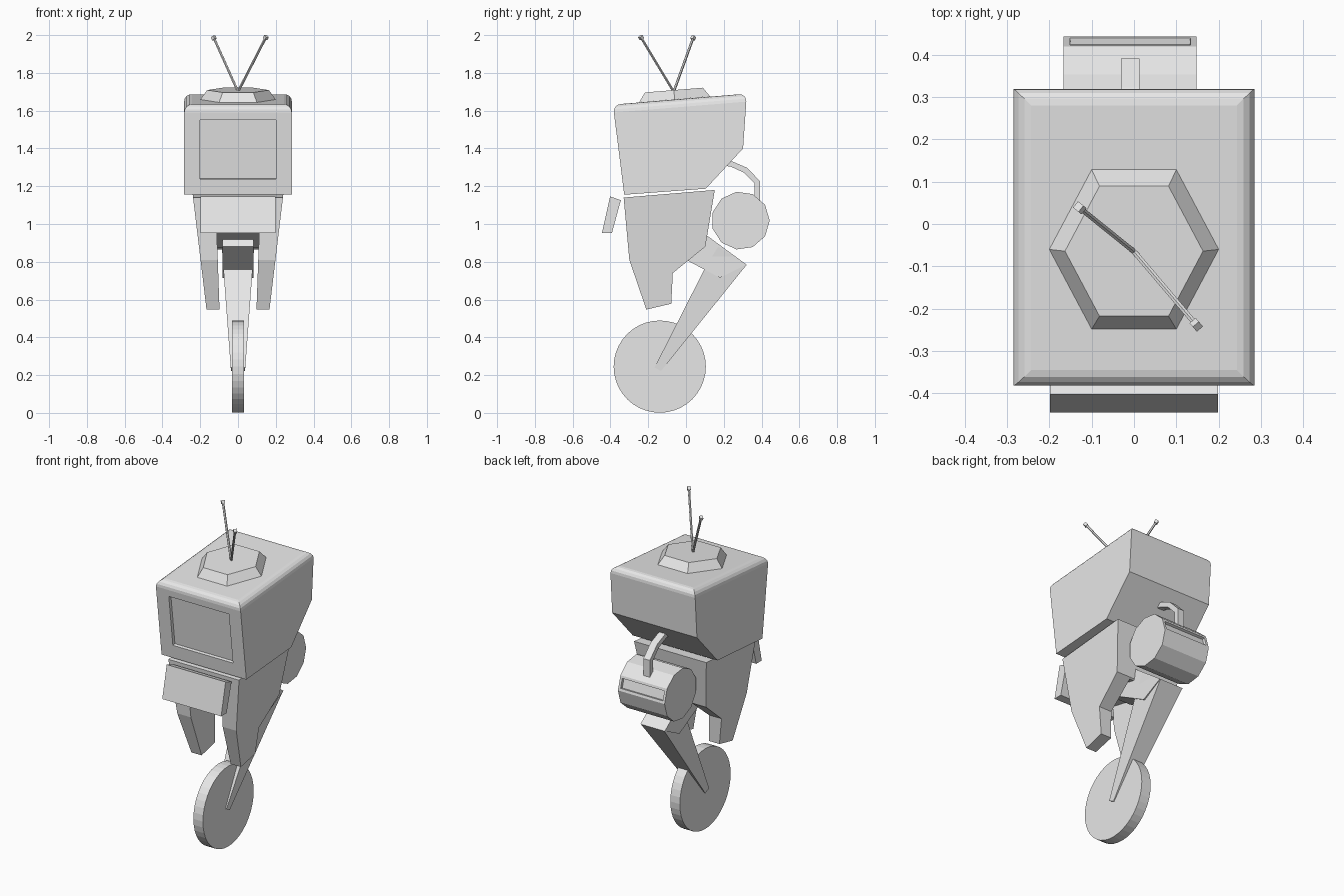
import bpy, bmesh, math
from mathutils import Vector, Matrix

if "Cube" in bpy.data.objects:
    bpy.data.objects.remove(bpy.data.objects["Cube"])

grey = bpy.data.materials.new("plain_grey")
grey.use_nodes = True
colour = (0.8, 0.8, 0.8, 1)
grey.diffuse_color = colour
grey.node_tree.nodes["Principled BSDF"].inputs["Base Color"].default_value = colour


def finish(name, bm):
    bmesh.ops.recalc_face_normals(bm, faces=bm.faces[:])
    mesh = bpy.data.meshes.new(name)
    bm.to_mesh(mesh)
    bm.free()
    mesh.materials.append(grey)
    obj = bpy.data.objects.new(name, mesh)
    bpy.context.collection.objects.link(obj)
    return obj


def prism(profile, half, shift=0):
    """Extrude a (y, z) outline across x; half gives the half width at a height."""
    width = half if callable(half) else (lambda z: half)
    bm = bmesh.new()
    rings = [[bm.verts.new((s * width(z) + shift, y, z)) for y, z in profile] for s in (-1, 1)]
    for ring in rings:
        bm.faces.new(ring)
    for i in range(len(profile)):
        j = (i + 1) % len(profile)
        bm.faces.new((rings[0][i], rings[0][j], rings[1][j], rings[1][i]))
    bmesh.ops.recalc_face_normals(bm, faces=bm.faces[:])
    return bm


def taper(z0, w0, z1, w1):
    return lambda z: w0 + (w1 - w0) * (z - z0) / (z1 - z0)


def recess(bm, face, margin, depth):
    bmesh.ops.inset_individual(bm, faces=[face], thickness=margin, use_even_offset=True)
    bmesh.ops.inset_individual(bm, faces=[face], thickness=0.002, depth=-depth)


# Head with a sunken screen and rounded upper side edges
head = prism([(-0.387, 1.632), (0.322, 1.69), (0.302, 1.4), (0.105, 1.187), (-0.327, 1.155)], 0.285)
recess(head, min(head.faces, key=lambda f: f.calc_center_median().y), 0.083, 0.018)
rims = [e for e in head.edges
        if all(v.co.z > 1.6 and abs(v.co.x) > 0.28 for v in e.verts)]
bmesh.ops.bevel(head, geom=rims, offset=0.042, segments=4, profile=0.5, affect='EDGES')
finish("head", head)

# Hexagonal cap on the sloping head top
cap = bmesh.new()
bmesh.ops.create_cone(cap, cap_ends=True, segments=6, radius1=0.2, radius2=0.163, depth=0.05)
ends = [v for v in cap.verts]
turn = 0 if max(v.co.x for v in ends) > 0.19 else math.radians(30)
bmesh.ops.rotate(cap, verts=ends, matrix=Matrix.Rotation(turn, 3, 'Z'))
bmesh.ops.scale(cap, verts=ends, vec=(1, 1.09, 1))
bmesh.ops.rotate(cap, verts=ends, matrix=Matrix.Rotation(0.082, 3, 'X'))
bmesh.ops.translate(cap, verts=ends, vec=(0, -0.062, 1.684))
finish("head_cap", cap)

# Antennas with small block tips
base = Vector((0, -0.065, 1.7))
for side, tip in (("right", (-0.128, 0.038, 1.985)), ("left", (0.147, -0.238, 1.987))):
    tip = Vector(tip)
    aim = (tip - base).to_track_quat('Z', 'Y').to_matrix().to_4x4()
    rod = bmesh.new()
    bmesh.ops.create_cone(rod, cap_ends=True, segments=6, radius1=0.007, radius2=0.007,
                          depth=(tip - base).length,
                          matrix=Matrix.Translation((tip + base) / 2) @ aim)
    finish(side + "_antenna", rod)
    knob = bmesh.new()
    bmesh.ops.create_cube(knob, size=0.019, matrix=Matrix.Translation(tip) @ aim)
    finish(side + "_antenna_tip", knob)

# Torso with two hanging limbs, split by a slot
torso = finish("torso", prism(
    [(-0.33, 1.14), (0.152, 1.18), (0.102, 0.88), (-0.07, 0.74), (-0.078, 0.578),
     (-0.21, 0.547), (-0.3, 0.81)], taper(1.14, 0.238, 0.55, 0.167)))
slot = finish("slot_cutter", prism(
    [(-0.5, 1.0), (0.25, 0.84), (0.25, 0.4), (-0.5, 0.4)], taper(0.95, 0.112, 0.55, 0.098)))
slot.hide_render = True
cut = torso.modifiers.new("slot", 'BOOLEAN')
cut.operation = 'DIFFERENCE'
cut.solver = 'EXACT'
cut.object = slot
bpy.context.view_layer.objects.active = torso
bpy.ops.object.modifier_apply(modifier=cut.name)
bpy.data.objects.remove(slot)

# Tilted chest plate
finish("chest_plate", prism([(-0.402, 1.146), (-0.345, 1.126), (-0.392, 0.953), (-0.445, 0.953)], 0.198))

# Single leg: thigh, shin and wheel
finish("thigh", prism([(-0.13, 0.88), (-0.1, 0.94), (0.0, 1.02), (0.112, 0.938),
                       (0.32, 0.785), (0.18, 0.715)], 0.082))
finish("shin", prism([(0.321, 0.784), (-0.132, 0.222), (-0.167, 0.24), (0.1, 0.765), (0.17, 0.88)],
                     taper(0.8, 0.08, 0.22, 0.037)))
wheel = bmesh.new()
bmesh.ops.create_cone(wheel, cap_ends=True, segments=40, radius1=0.244, radius2=0.244, depth=0.064,
                      matrix=Matrix.Translation((0, -0.139, 0.245)) @ Matrix.Rotation(math.pi / 2, 4, 'Y'))
finish("wheel", wheel)

# Back tank with a sunken panel on the upper rear facet
ring = [math.tau * i / 11 for i in range(11)]
tank = prism([(0.289 + 0.154 * math.cos(a), 1.018 + 0.154 * math.sin(a)) for a in ring], 0.157, -0.009)
facet = Vector((0, math.cos(math.pi / 11), math.sin(math.pi / 11)))
recess(tank, max(tank.faces, key=lambda f: f.normal.dot(facet)), 0.015, 0.015)
finish("back_tank", tank)

# Bent hose from tank to head
finish("hose", prism([(0.2, 1.34), (0.248, 1.33), (0.322, 1.298), (0.391, 1.228), (0.391, 1.12),
                      (0.363, 1.12), (0.363, 1.214), (0.307, 1.272), (0.238, 1.303), (0.2, 1.31)],
                     0.022, -0.009))
